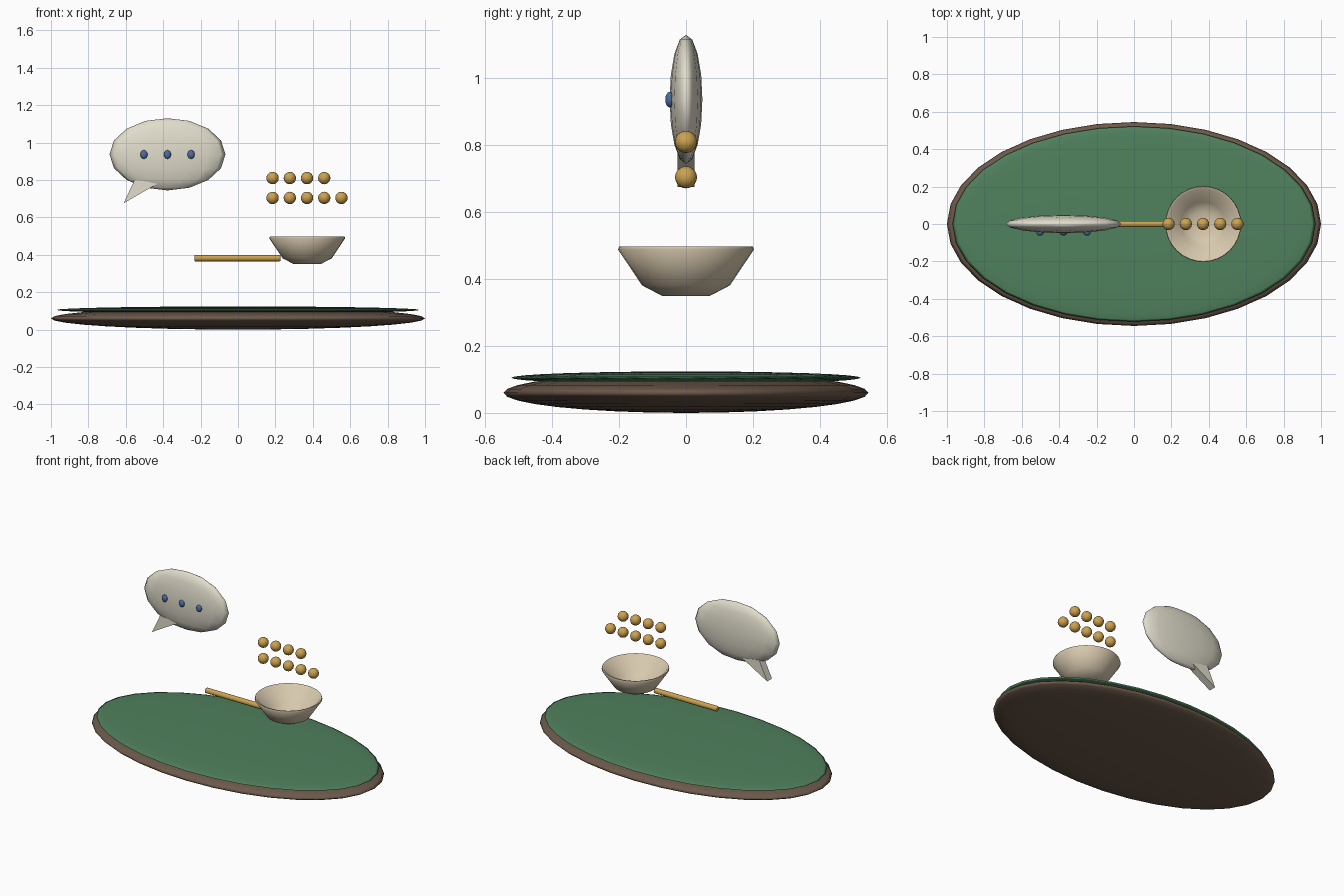
import bpy, bmesh, math

if "Cube" in bpy.data.objects:
    bpy.data.objects.remove(bpy.data.objects["Cube"])


def material(name, rgb):
    m = bpy.data.materials.new(name)
    m.diffuse_color = (*rgb, 1)
    m.use_nodes = True
    m.node_tree.nodes["Principled BSDF"].inputs["Base Color"].default_value = m.diffuse_color
    return m


WOOD = material("dark_wood", (0.15, 0.10, 0.07))
FELT = material("green_felt", (0.08, 0.22, 0.11))
IVORY = material("ivory", (0.75, 0.72, 0.60))
BLUE = material("blue", (0.07, 0.15, 0.35))
GOLD = material("gold", (0.60, 0.36, 0.08))
CREAM = material("cream", (0.68, 0.58, 0.42))


def finish(obj, name, mat, angle=60):
    obj.name = name
    obj.data.materials.append(mat)
    bpy.ops.object.select_all(action='DESELECT')
    obj.select_set(True)
    bpy.context.view_layer.objects.active = obj
    bpy.ops.object.shade_smooth_by_angle(angle=math.radians(angle))
    return obj


def ellipsoid(name, center, radii, mat, segments=16, rings=8, angle=60):
    bpy.ops.mesh.primitive_uv_sphere_add(segments=segments, ring_count=rings, radius=1, location=center)
    obj = bpy.context.object
    obj.scale = radii
    bpy.ops.object.transform_apply(location=False, rotation=False, scale=True)
    return finish(obj, name, mat, angle)


def mesh_object(name, bm, mat, angle, location=(0, 0, 0)):
    bmesh.ops.recalc_face_normals(bm, faces=bm.faces)
    mesh = bpy.data.meshes.new(name)
    bm.to_mesh(mesh)
    bm.free()
    obj = bpy.data.objects.new(name, mesh)
    obj.location = location
    bpy.context.collection.objects.link(obj)
    return finish(obj, name, mat, angle)


# oval table and its felt top
ellipsoid("table_base", (0, 0, 0.06), (1, 0.545, 0.06), WOOD, 32, 16, 180)
ellipsoid("felt_top", (0, 0, 0.105), (0.97, 0.522, 0.019), FELT, 32, 16, 180)

# speech bubble with three dots
ellipsoid("bubble", (-0.377, 0, 0.937), (0.31, 0.049, 0.193), IVORY, 16, 8, 180)
for i in range(3):
    ellipsoid(f"bubble_dot_{i + 1}", (-0.503 + 0.126 * i, -0.049, 0.936), (0.019, 0.013, 0.0235), BLUE)

# triangular tail of the bubble
bm = bmesh.new()
face = bm.faces.new([bm.verts.new((x, -0.025, z)) for x, z in
                     ((-0.612, 0.675), (-0.425, 0.783), (-0.553, 0.80))])
ext = bmesh.ops.extrude_face_region(bm, geom=[face], use_keep_orig=True)
bmesh.ops.translate(bm, vec=(0, 0.05, 0), verts=[v for v in ext["geom"] if isinstance(v, bmesh.types.BMVert)])
mesh_object("bubble_tail", bm, IVORY, 30)

# two rows of floating beads
for row, (count, z) in enumerate(((5, 0.704), (4, 0.81))):
    for i in range(count):
        ellipsoid(f"bead_{row + 1}_{i + 1}", (0.185 + 0.092 * i, 0, z), (0.033,) * 3, GOLD, 16, 10)

# bowl: turned profile with inner and outer wall
profile = [(0, 0.35), (0.072, 0.35), (0.131, 0.381), (0.203, 0.488), (0.200, 0.497),
           (0.190, 0.495), (0.118, 0.398), (0.066, 0.370), (0, 0.370)]
bm = bmesh.new()
verts = [bm.verts.new((r, 0, z)) for r, z in profile]
edges = [bm.edges.new(pair) for pair in zip(verts, verts[1:])]
bmesh.ops.spin(bm, geom=verts + edges, cent=(0, 0, 0), axis=(0, 0, 1), angle=math.tau, steps=32, use_merge=True)
bmesh.ops.remove_doubles(bm, verts=bm.verts, dist=0.0005)
mesh_object("bowl", bm, CREAM, 60, (0.37, 0, 0))

# stick beside the bowl
bpy.ops.mesh.primitive_cylinder_add(vertices=16, radius=0.017, depth=0.46,
                                    location=(-0.003, 0, 0.382), rotation=(0, math.pi / 2, 0))
stick = finish(bpy.context.object, "stick", GOLD, 40)
bevel = stick.modifiers.new("rounded_ends", 'BEVEL')
bevel.width = 0.005
bevel.segments = 2
bevel.limit_method = 'ANGLE'
bevel.angle_limit = math.radians(50)
